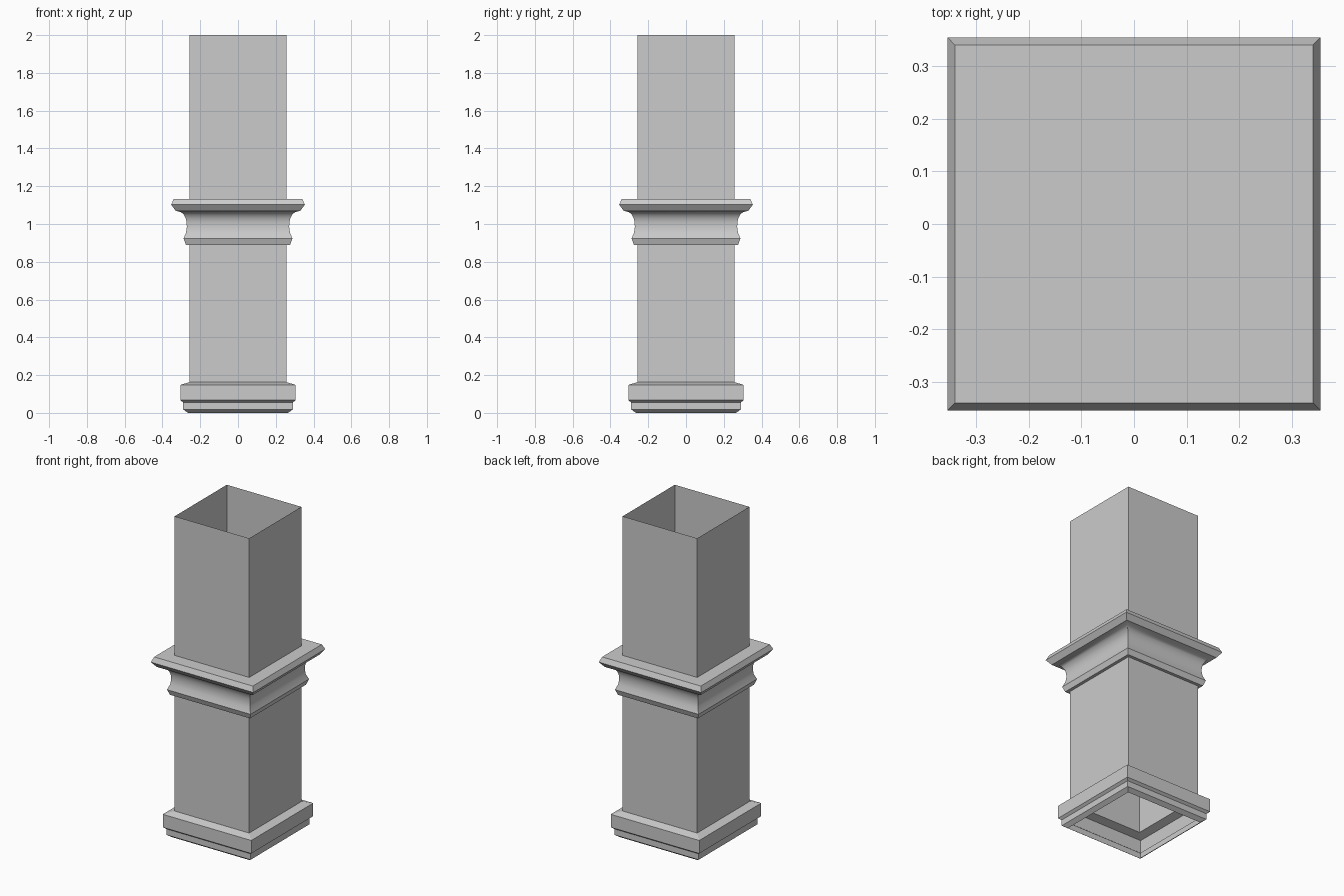
import bpy, bmesh

cube = bpy.data.objects.get("Cube")
if cube:
    bpy.data.objects.remove(cube, do_unlink=True)

GREY = (0.6, 0.6, 0.6, 1)
grey = bpy.data.materials.new("plain_grey")
grey.use_nodes = True
grey.diffuse_color = GREY
grey.node_tree.nodes["Principled BSDF"].inputs["Base Color"].default_value = GREY


def square_loft(name, profile, capped=False):
    """Stack square rings of (half width, height) and join them into walls."""
    bm = bmesh.new()
    rings = [[bm.verts.new((sx * w, sy * w, z))
              for sx, sy in ((-1, -1), (1, -1), (1, 1), (-1, 1))]
             for w, z in profile]
    for low, high in zip(rings, rings[1:]):
        for i in range(4):
            j = (i + 1) % 4
            bm.faces.new((low[i], low[j], high[j], high[i]))
    if capped:
        bm.faces.new(rings[0][::-1])
        bm.faces.new(rings[-1])
    mesh = bpy.data.meshes.new(name)
    bm.to_mesh(mesh)
    bm.free()
    mesh.materials.append(grey)
    obj = bpy.data.objects.new(name, mesh)
    bpy.context.collection.objects.link(obj)
    return obj


SHAFT = 0.257

# Open square shaft, standing on the hollow plinth
square_loft("shaft", [(SHAFT, 0.163), (SHAFT, 2.0)])

# Hollow stepped plinth, open underneath
square_loft("plinth", [(0.265, 0), (0.29, 0.018), (0.29, 0.055),
                       (0.305, 0.067), (0.305, 0.148), (SHAFT, 0.163)])

# Moulded collar: lower lip, curved cove, bevelled top slab
lip = [(0.276, 0.89), (0.288, 0.923)]
cove = [(0.275, 0.955), (0.271, 0.985), (0.272, 1.01),
        (0.277, 1.03), (0.287, 1.05), (0.302, 1.063)]
slab = [(0.33, 1.07), (0.354, 1.102), (0.34, 1.133)]
collar = square_loft("collar", lip + cove + slab, capped=True)

# Smooth the cove while keeping corners and lips crisp
bpy.ops.object.select_all(action='DESELECT')
collar.select_set(True)
bpy.context.view_layer.objects.active = collar
bpy.ops.object.shade_smooth_by_angle(angle=0.5)
